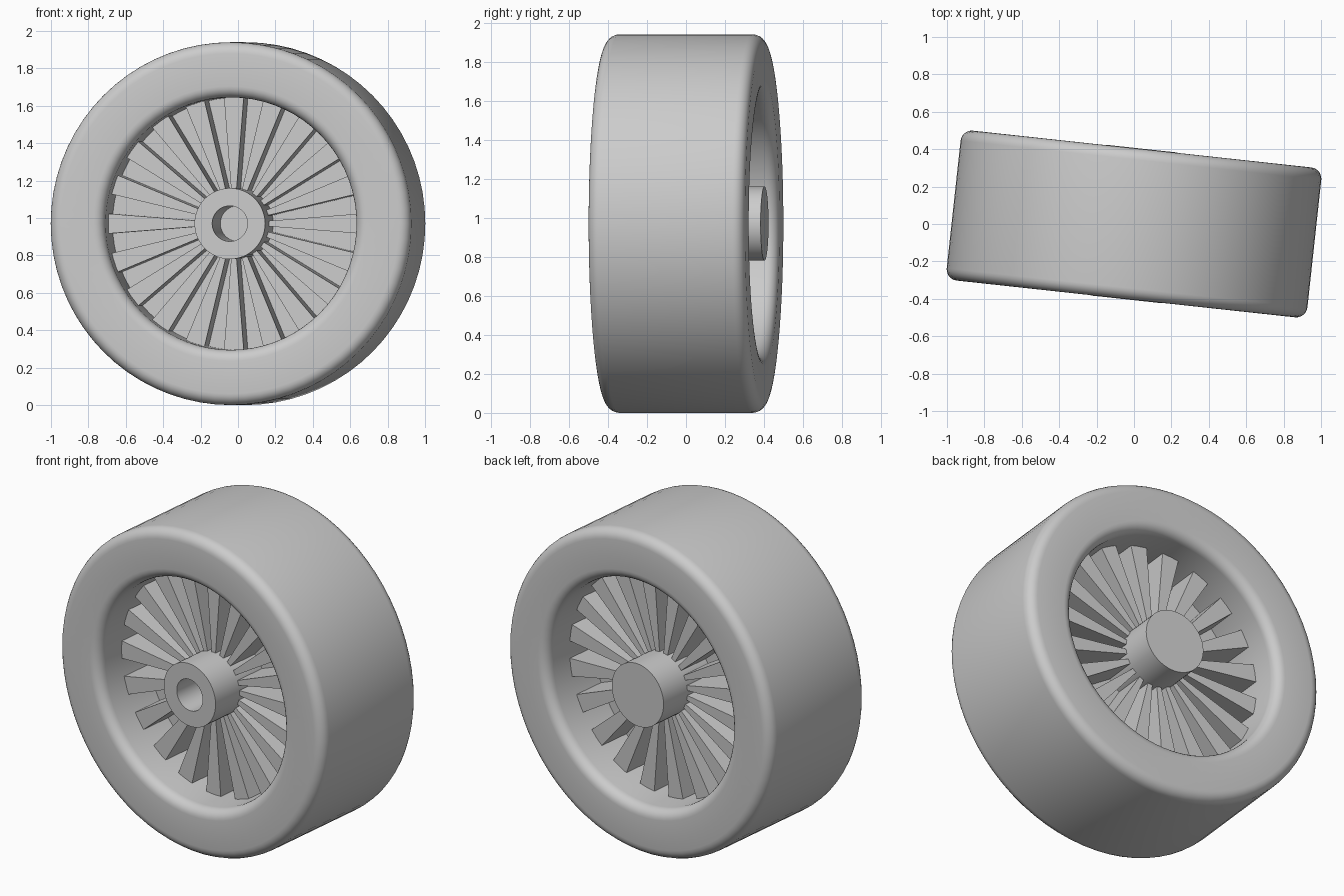
import bpy, bmesh, math
from mathutils import Vector, Matrix

cube = bpy.data.objects.get("Cube")
if cube:
    bpy.data.objects.remove(cube, do_unlink=True)

RADIUS, HALF_WIDTH, BORE, ROUND = 0.97, 0.403, 0.675, 0.06
HUB_RADIUS, SPOKES, SPOKE_DEPTH = 0.19, 20, 0.205
PLACE = Matrix.Translation((0, 0, RADIUS)) @ Matrix.Rotation(math.radians(-6.2), 4, 'Z')

grey = bpy.data.materials.new("plain_grey")
grey.use_nodes = True
colour = (0.6, 0.6, 0.6, 1)
grey.diffuse_color = colour
grey.node_tree.nodes["Principled BSDF"].inputs["Base Color"].default_value = colour


def finish(name, bm, smooth):
    bmesh.ops.recalc_face_normals(bm, faces=bm.faces)
    mesh = bpy.data.meshes.new(name)
    bm.to_mesh(mesh)
    bm.free()
    mesh.materials.append(grey)
    obj = bpy.data.objects.new(name, mesh)
    bpy.context.collection.objects.link(obj)
    obj.matrix_world = PLACE
    if smooth:
        bpy.ops.object.select_all(action='DESELECT')
        obj.select_set(True)
        bpy.context.view_layer.objects.active = obj
        bpy.ops.object.shade_smooth_by_angle(angle=math.radians(30))


def lathe(name, profile, closed, steps):
    """Spin (radius, y) points around the wheel axis."""
    bm = bmesh.new()
    verts = [bm.verts.new((r, y, 0)) for r, y in profile]
    ends = verts[1:] + verts[:1] if closed else verts[1:]
    edges = [bm.edges.new(pair) for pair in zip(verts, ends)]
    bmesh.ops.spin(bm, geom=verts + edges, cent=(0, 0, 0), axis=(0, 1, 0),
                   angle=math.tau, steps=steps)
    bmesh.ops.remove_doubles(bm, verts=bm.verts, dist=0.0001)
    finish(name, bm, True)


# Tyre: a rectangular ring with four rounded corners
corners = [(RADIUS, 1, 0), (BORE, 1, 90), (BORE, -1, 180), (RADIUS, -1, 270)]
section = []
for r, side, start in corners:
    centre_r = r - ROUND if r == RADIUS else r + ROUND
    centre_y = side * (HALF_WIDTH - ROUND)
    for i in range(7):
        a = math.radians(start + 15 * i)
        section.append((centre_r + ROUND * math.cos(a), centre_y + ROUND * math.sin(a)))
lathe("tyre", section, True, 72)

# Hub: a cylinder with a blind hole in its front
hub = [(0, 0.405), (HUB_RADIUS, 0.405), (HUB_RADIUS, -0.405),
       (0.095, -0.405), (0.095, 0), (0, 0)]
lathe("hub", hub, False, 48)


# Spokes: two staggered rows of deep blades that widen towards the rim
def spoke_row(name, side, offset):
    bm = bmesh.new()
    half_angle = math.tan(math.pi / SPOKES / 2)
    for i in range(SPOKES):
        turn = Matrix.Rotation(math.tau * (i + offset) / SPOKES, 3, 'Y')
        for v in bmesh.ops.create_cube(bm, size=2)["verts"]:
            r = BORE + 0.01 if v.co.x > 0 else HUB_RADIUS - 0.03
            y = side * SPOKE_DEPTH if v.co.y * side > 0 else 0
            v.co = turn @ Vector((r, y, math.copysign(r * half_angle, v.co.z)))
    finish(name, bm, False)


spoke_row("front_spokes", -1, 0)
spoke_row("back_spokes", 1, 0.5)
